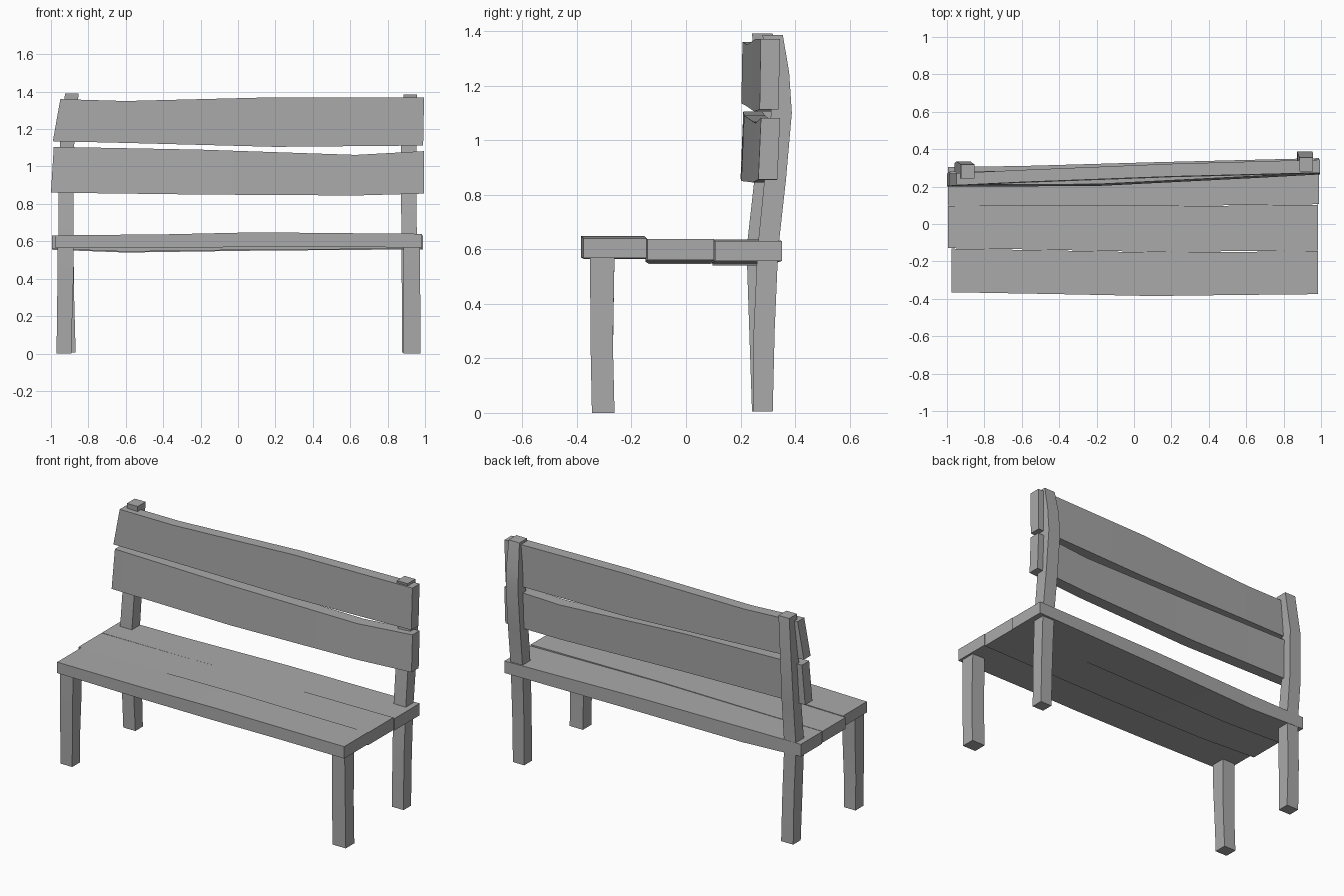
import bpy, bmesh

cube = bpy.data.objects.get("Cube")
if cube:
    bpy.data.objects.remove(cube, do_unlink=True)

wood = bpy.data.materials.new("plain_grey")
wood.use_nodes = True
grey = (0.4, 0.4, 0.4, 1)
wood.diffuse_color = grey
wood.node_tree.nodes["Principled BSDF"].inputs["Base Color"].default_value = grey


def loft(name, rings):
    """Skin four-cornered sections into one closed, slightly crooked timber."""
    bm = bmesh.new()
    loops = [[bm.verts.new(p) for p in ring] for ring in rings]
    for a, b in zip(loops, loops[1:]):
        for i in range(4):
            j = (i + 1) % 4
            bm.faces.new((a[i], a[j], b[j], b[i]))
    bm.faces.new(loops[0])
    bm.faces.new(loops[-1])
    bmesh.ops.recalc_face_normals(bm, faces=bm.faces)
    mesh = bpy.data.meshes.new(name)
    bm.to_mesh(mesh)
    bm.free()
    mesh.materials.append(wood)
    obj = bpy.data.objects.new(name, mesh)
    bpy.context.collection.objects.link(obj)
    bpy.ops.object.select_all(action="DESELECT")
    obj.select_set(True)
    bpy.context.view_layer.objects.active = obj
    bpy.ops.object.shade_smooth_by_angle()
    return obj


def plank(name, stations, skew=(0, 0), lean=0):
    """Stations are x, front y, back y, bottom z, top z; skew slants the end cuts."""
    rings = []
    for k, (x, f, b, lo, hi) in enumerate(stations):
        s = skew[0] if k == 0 else skew[1] if k == len(stations) - 1 else 0
        rings.append([(x, f, lo), (x, b, lo), (x + s, b + lean, hi), (x + s, f + lean, hi)])
    loft(name, rings)


def post(name, stations):
    """Stations are z, then x range, then y range."""
    loft(name, [[(l, f, z), (r, f, z), (r, b, z), (l, b, z)] for z, l, r, f, b in stations])


# Seat boards
plank("seat_front_board", [
    (-.975, -.365, -.132, .565, .632), (-.4, -.375, -.142, .565, .637),
    (.1, -.385, -.152, .57, .648), (.5, -.38, -.15, .57, .644),
    (.985, -.375, -.145, .567, .64)])
plank("seat_middle_board", [
    (-.995, -.129, .095, .56, .63), (-.6, -.135, .094, .545, .632),
    (.1, -.149, .093, .555, .638), (.985, -.141, .103, .56, .637)])
plank("seat_back_board", [
    (-.995, .098, .305, .555, .63), (-.6, .097, .31, .54, .631),
    (.1, .096, .33, .55, .636), (.99, .106, .352, .557, .63)])

# Backrest boards
plank("upper_back_board", [
    (-.99, .203, .268, 1.135, 1.36), (-.6, .22, .285, 1.126, 1.35),
    (.2, .25, .318, 1.105, 1.37), (.99, .27, .34, 1.112, 1.37)],
    skew=(.04, .005), lean=.004)
plank("lower_back_board", [
    (-1, .2, .27, .86, 1.105), (-.2, .203, .28, .85, 1.09),
    (.63, .245, .318, .845, 1.062), (.995, .265, .335, .855, 1.082)],
    skew=(.015, 0), lean=.01)

# Front legs
post("front_right_leg", [
    (0, -.97, -.89, -.34, -.262), (.2, -.968, -.886, -.345, -.268),
    (.4, -.965, -.88, -.35, -.265), (.58, -.965, -.878, -.35, -.262)])
post("front_left_leg", [
    (0, .885, .975, -.345, -.262), (.25, .885, .975, -.35, -.268),
    (.58, .885, .972, -.352, -.262)])

# Rear legs that continue up as backrest posts
post("back_right_post", [
    (.005, -.95, -.868, .242, .315), (.3, -.955, -.876, .232, .315),
    (.6, -.96, -.88, .222, .302), (.85, -.96, -.88, .25, .325),
    (1.15, -.95, -.875, .262, .335), (1.39, -.925, -.852, .242, .318)])
post("back_left_post", [
    (.005, .878, .955, .245, .318), (.3, .876, .955, .248, .325),
    (.6, .874, .956, .262, .338), (.85, .872, .955, .287, .366),
    (1.1, .872, .955, .312, .388), (1.25, .875, .956, .305, .378),
    (1.385, .885, .958, .28, .355)])
